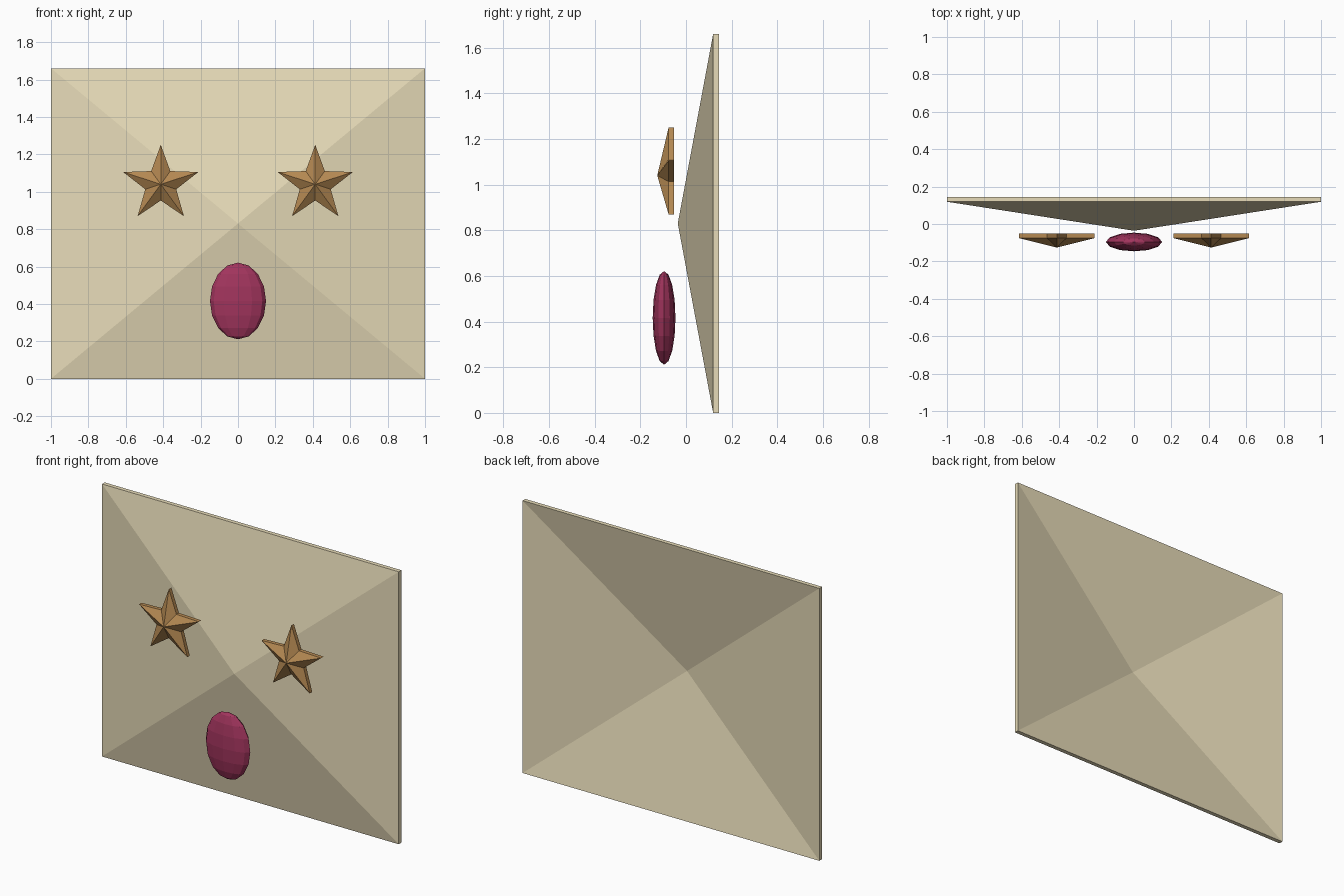
import bpy, bmesh
from math import sin, cos, pi

if "Cube" in bpy.data.objects:
    bpy.data.objects.remove(bpy.data.objects["Cube"])


def material(name, rgb):
    m = bpy.data.materials.new(name)
    m.diffuse_color = (*rgb, 1)
    m.use_nodes = True
    m.node_tree.nodes["Principled BSDF"].inputs["Base Color"].default_value = m.diffuse_color
    return m


def faceted_shell(name, outline, centre, rim_y, apex_y, thickness, mat):
    """Outline in x/z raised to a central point, with constant depth in y."""
    bm = bmesh.new()
    cx, cz = centre
    n = len(outline)
    layers = []
    for dy in (0, thickness):
        rim = [bm.verts.new((cx + x, rim_y + dy, cz + z)) for x, z in outline]
        apex = bm.verts.new((cx, apex_y + dy, cz))
        for i in range(n):
            bm.faces.new((rim[i], rim[(i + 1) % n], apex))
        layers.append(rim)
    front, back = layers
    for i in range(n):
        j = (i + 1) % n
        bm.faces.new((front[i], front[j], back[j], back[i]))
    bmesh.ops.recalc_face_normals(bm, faces=bm.faces)
    mesh = bpy.data.meshes.new(name)
    bm.to_mesh(mesh)
    bm.free()
    mesh.materials.append(mat)
    obj = bpy.data.objects.new(name, mesh)
    bpy.context.collection.objects.link(obj)
    return obj


cream = material("cream", (0.80, 0.71, 0.48))
bronze = material("bronze", (0.46, 0.25, 0.085))
berry = material("berry", (0.36, 0.035, 0.11))

# Face panel: shallow four-sided pyramid, hollow behind
rectangle = [(-1, -0.83), (1, -0.83), (1, 0.83), (-1, 0.83)]
faceted_shell("face_panel", rectangle, (0, 0.83), 0.119, -0.036, 0.026, cream)

# Star eyes
star = []
for k in range(10):
    r = 0.087 if k % 2 else 0.211
    a = pi / 2 + k * pi / 5
    star.append((r * cos(a), r * sin(a)))
for side, label in ((-1, "left"), (1, "right")):
    faceted_shell(label + "_star_eye", star, (side * 0.413, 1.04),
                  -0.076, -0.126, 0.024, bronze)

# Oval mouth: flattened low-poly sphere
bpy.ops.mesh.primitive_uv_sphere_add(segments=12, ring_count=8, radius=1,
                                     location=(0, -0.096, 0.416))
mouth = bpy.context.object
mouth.name = "oval_mouth"
mouth.scale = (0.15, 0.05, 0.205)
bpy.ops.object.transform_apply(location=False, rotation=False, scale=True)
mouth.data.materials.append(berry)
